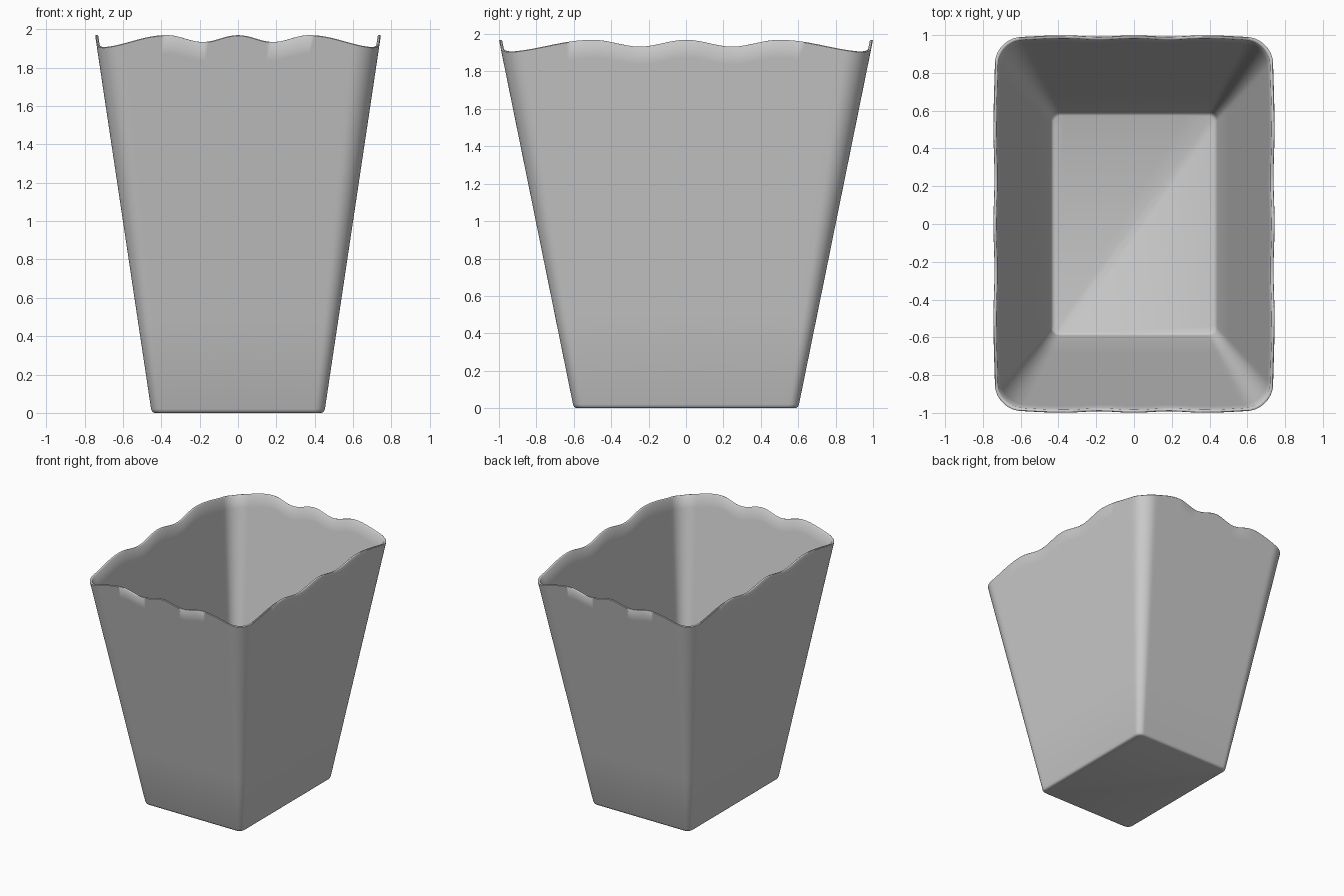
import bpy, bmesh, math

if "Cube" in bpy.data.objects:
    bpy.data.objects.remove(bpy.data.objects["Cube"])

HEIGHT = 1.97


def rim_height(t):
    """Scalloped rim: crests at 0 and 0.5, low at the corners."""
    t = min(abs(t), 1.0)
    if t < 0.5:
        return 1.951 + 0.018 * math.cos(4 * math.pi * t)
    return 1.937 + 0.032 * math.cos(2 * math.pi * (t - 0.5))


def outline(a, b, r, straight=48, corner=12):
    """Rounded rectangle, counter-clockwise, with fixed point count."""
    pts = []
    centres = [(a - r, -b + r, -90), (a - r, b - r, 0),
               (-a + r, b - r, 90), (-a + r, -b + r, 180)]
    for i, (cx, cy, start) in enumerate(centres):
        for k in range(corner + 1):
            ang = math.radians(start + 90 * k / corner)
            pts.append((cx + r * math.cos(ang), cy + r * math.sin(ang)))
        nx, ny, nstart = centres[(i + 1) % 4]
        ang = math.radians(nstart)
        ex, ey = nx + r * math.cos(ang), ny + r * math.sin(ang)
        sx, sy = pts[-1]
        for k in range(1, straight):
            f = k / straight
            pts.append((sx + (ex - sx) * f, sy + (ey - sy) * f))
    return pts


top = outline(0.745, 1.0, 0.14)
rim = [rim_height(x / 0.745 if abs(y) / 1.0 > abs(x) / 0.745 else y) for x, y in top]

bm = bmesh.new()


def ring(inset, z=None, frac=None, drop=0.0):
    """Level ring at height z, or ring at a fraction of the wavy rim."""
    verts = []
    lo = outline(0.45 - inset, 0.60 - inset, 0.05 - inset * 0.5)
    hi = outline(0.745 - inset, 1.0 - inset, 0.14 - inset * 0.5)
    for p, q, h in zip(lo, hi, rim):
        zz = z if z is not None else h * frac - drop
        f = zz / HEIGHT
        verts.append(bm.verts.new((p[0] + (q[0] - p[0]) * f,
                                   p[1] + (q[1] - p[1]) * f, zz)))
    return verts


# Outer base edge, outer wall, thin rim, inner wall, inner floor edge
rings = [ring(0.018, z=0.0), ring(0.009, z=0.002), ring(0.003, z=0.008),
         ring(0.0, z=0.02)]
rings += [ring(0.0, frac=f) for f in (0.25, 0.5, 0.75, 0.95)]
rings += [ring(0.0, frac=1.0, drop=0.004), ring(0.004, frac=1.0),
          ring(0.012, frac=1.0), ring(0.016, frac=1.0, drop=0.004)]
rings += [ring(0.016, frac=f) for f in (0.95, 0.75, 0.5, 0.25)]
rings += [ring(0.016, z=0.036), ring(0.019, z=0.025), ring(0.030, z=0.018)]

n = len(rim)
for lower, upper in zip(rings, rings[1:]):
    for i in range(n):
        j = (i + 1) % n
        bm.faces.new((lower[i], lower[j], upper[j], upper[i]))
bm.faces.new(rings[0][::-1])
bm.faces.new(rings[-1])
bmesh.ops.recalc_face_normals(bm, faces=bm.faces)

mesh = bpy.data.meshes.new("tapered_bucket")
bm.to_mesh(mesh)
bm.free()
bucket = bpy.data.objects.new("tapered_bucket", mesh)
bpy.context.collection.objects.link(bucket)
bpy.context.view_layer.objects.active = bucket
bucket.select_set(True)
bpy.ops.object.shade_smooth_by_angle(angle=math.radians(50))
